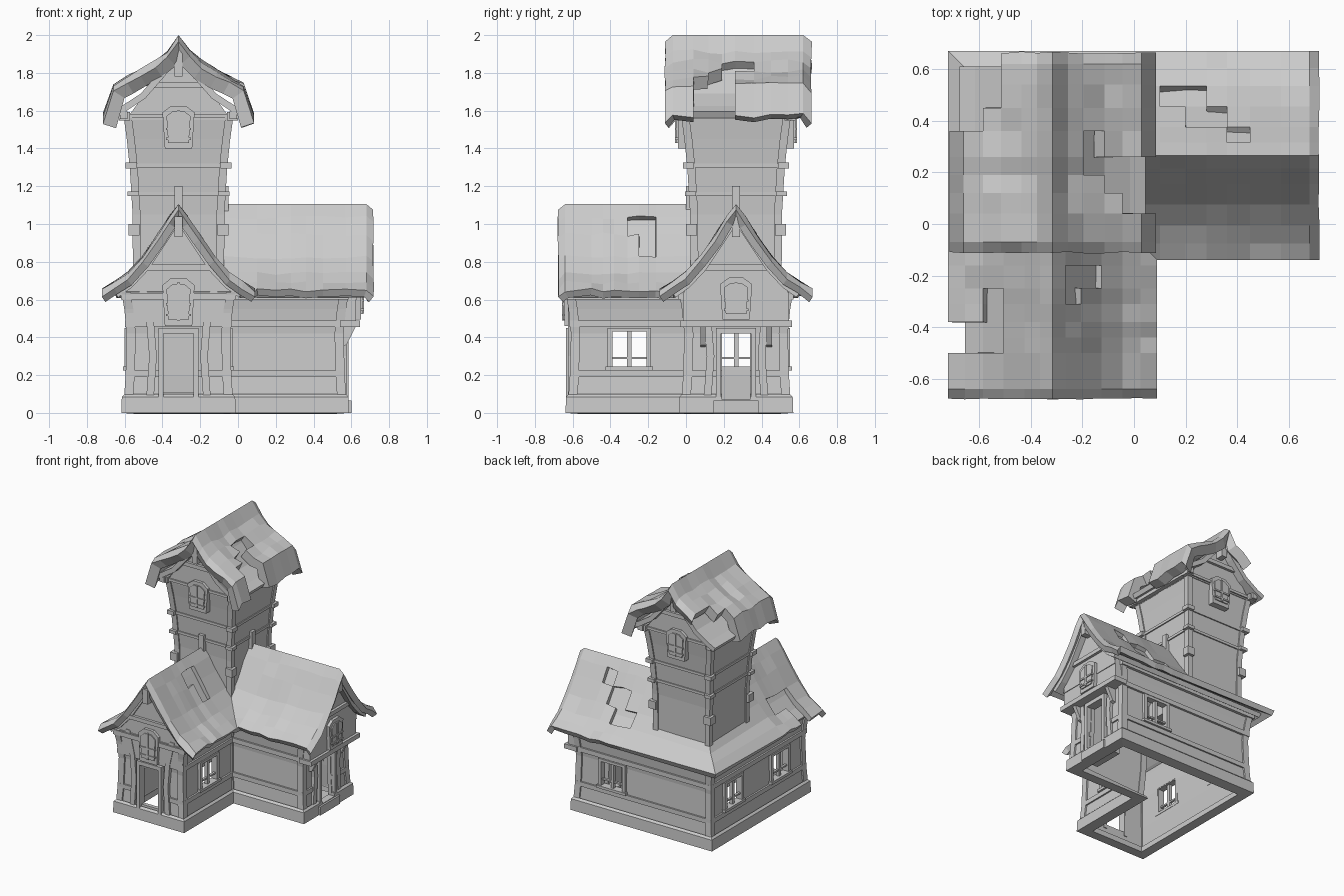
import bpy, bmesh, random
from math import radians
from mathutils import Matrix, Vector

if "Cube" in bpy.data.objects:
    bpy.data.objects.remove(bpy.data.objects["Cube"])

random.seed(4)
CX, CY = -0.315, 0.265          # centre of the tower, corner of the L plan
I = Matrix.Identity(4)


def finish(name, bm, recalc=True):
    if recalc:
        bmesh.ops.recalc_face_normals(bm, faces=bm.faces)
    me = bpy.data.meshes.new(name)
    bm.to_mesh(me)
    bm.free()
    ob = bpy.data.objects.new(name, me)
    bpy.context.collection.objects.link(ob)
    return ob


def boxes(name, items, M=I):
    """One object from boxes given as (x0, x1, y0, y1, z0, z1)."""
    bm = bmesh.new()
    for x0, x1, y0, y1, z0, z1 in items:
        T = Matrix.Translation(((x0 + x1) / 2, (y0 + y1) / 2, (z0 + z1) / 2))
        S = Matrix.Diagonal((x1 - x0, y1 - y0, z1 - z0, 1))
        bmesh.ops.create_cube(bm, size=1, matrix=M @ T @ S)
    return finish(name, bm)


def loft(name, rings, cap=True, thick=0, M=I):
    """Skin closed rings; capped solid or open shell with thickness."""
    bm = bmesh.new()
    vs = [[bm.verts.new(M @ Vector(p)) for p in r] for r in rings]
    n = len(rings[0])
    for a, b in zip(vs, vs[1:]):
        for i in range(n):
            j = (i + 1) % n
            bm.faces.new((a[i], a[j], b[j], b[i]))
    if cap:
        bm.faces.new(vs[0][::-1])
        bm.faces.new(vs[-1])
    ob = finish(name, bm, cap)
    if thick:
        m = ob.modifiers.new("Shell", 'SOLIDIFY')
        m.thickness, m.offset, m.use_even_offset = thick, -1, True
    return ob


def prism(name, pts, y0, y1, M=I):
    return loft(name, [[(x, y, z) for x, z in pts] for y in (y0, y1)], M=M)


def post(name, path, s, M=I):
    """Square timber following a list of points going up."""
    return loft(name, [[(x - s, y - s, z), (x + s, y - s, z), (x + s, y + s, z), (x - s, y + s, z)]
                       for x, y, z in path], M=M)


def face(x, y, deg):
    """Local frame on a wall: x across, -y outward."""
    return Matrix.Translation((x, y, 0)) @ Matrix.Rotation(radians(deg), 4, 'Z')


def cut(ob, cutter):
    m = ob.modifiers.new("Opening", 'BOOLEAN')
    m.operation, m.solver, m.object = 'DIFFERENCE', 'EXACT', cutter


def l_plan(w, L, z):
    return [(CX - w, CY - L, z), (CX + w, CY - L, z), (CX + w, CY - w, z),
            (CX + L, CY - w, z), (CX + L, CY + w, z), (CX - w, CY + w, z)]


# --- ground floor walls, plinth and horizontal beams
FLARE = [(0.02, 0.28), (0.2, 0.268), (0.42, 0.262), (0.55, 0.275), (0.64, 0.29)]
walls = loft("walls", [l_plan(w, w + 0.6, z) for z, w in FLARE], False, 0.03)
plinth = loft("plinth", [l_plan(w, w + 0.6, z) for z, w in ((0, 0.303), (0.085, 0.3), (0.1, 0.285))], False, 0.08)
rail = loft("lower_rail", [l_plan(0.28, 0.88, z) for z in (0.19, 0.225)], False, 0.03)
loft("upper_rail", [l_plan(0.282, 0.882, z) for z in (0.455, 0.49)], False, 0.03)
loft("wall_plate", [l_plan(0.305, 0.9, z) for z in (0.6, 0.635)], False, 0.05)

# --- corner posts following the flare of the walls
for i in range(6):
    path = []
    for z, w in FLARE:
        x, y, _ = l_plan(w - 0.012, w + 0.588, z)[i]
        path.append((x, y, z))
    post("corner_post", path, 0.024)

# --- doors and windows
FRONT, RIGHT = face(CX, CY - 0.87, 0), face(CX + 0.87, CY, 90)
door_front = boxes("door_cutter_front", [(-0.085, 0.085, -0.1, 0.1, 0.11, 0.42)], FRONT)
door_right = boxes("door_cutter_right", [(-0.075, 0.075, -0.1, 0.12, 0.07, 0.42)], RIGHT)
cutters = [door_front, door_right]
for part in (walls, rail):
    cut(part, door_front)
for part in (walls, rail, plinth):
    cut(part, door_right)
for M in (FRONT, RIGHT):
    boxes("door_frame", [(-0.105, -0.08, -0.03, 0.03, 0.08, 0.44), (0.08, 0.105, -0.03, 0.03, 0.08, 0.44),
                         (-0.105, 0.105, -0.03, 0.03, 0.42, 0.45)], M)
    for s in (-1, 1):
        post("curved_brace", [(s * 0.15, 0, 0.09), (s * 0.135, 0, 0.3), (s * 0.15, 0, 0.48), (s * 0.19, 0, 0.66)], 0.02, M)
boxes("door_step", [(-0.12, 0.12, -0.045, 0.1, 0, 0.065)], RIGHT)

for x, y, deg in ((CX + 0.265, -0.3, 90), (CX - 0.265, -0.3, -90),
                  (CX - 0.265, CY, -90), (0.25, CY + 0.265, 180)):
    M = face(x, y, deg)
    c = boxes("window_cutter", [(-0.095, 0.095, -0.1, 0.1, 0.24, 0.435)], M)
    cut(walls, c)
    cutters.append(c)
    boxes("window_frame", [(-0.115, -0.09, -0.02, 0.03, 0.23, 0.445), (0.09, 0.115, -0.02, 0.03, 0.23, 0.445),
                           (-0.115, 0.115, -0.02, 0.03, 0.43, 0.45), (-0.125, 0.125, -0.03, 0.03, 0.225, 0.245),
                           (-0.012, 0.012, -0.01, 0.015, 0.24, 0.44), (-0.09, 0.09, -0.006, 0.012, 0.285, 0.297)], M)
for c in cutters:
    c.hide_render = True
    c.hide_viewport = True
    c.display_type = 'WIRE'

# --- jettied upper floor over the right door
boxes("jetty", [(0.54, 0.625, CY - 0.28, CY + 0.28, 0.48, 0.64)])
boxes("jetty_beam", [(0.54, 0.645, CY - 0.295, CY + 0.295, 0.455, 0.49)])
for s in (-1, 1):
    prism("jetty_bracket", [(0.55, 0.35), (0.575, 0.36), (0.625, 0.46), (0.55, 0.46)],
          CY + s * 0.175 - 0.014, CY + s * 0.175 + 0.014)

# --- tower with flared top, corner posts, belts and corner blocks
TOWER = [(0.6, 0.232), (1.05, 0.234), (1.3, 0.249), (1.45, 0.265), (1.56, 0.28)]


def square(h, z):
    return [(CX - h, CY - h, z), (CX + h, CY - h, z), (CX + h, CY + h, z), (CX - h, CY + h, z)]


loft("tower", [square(h, z) for z, h in TOWER])
for sx in (-1, 1):
    for sy in (-1, 1):
        post("tower_post", [(CX + sx * (h - 0.012), CY + sy * (h - 0.012), z) for z, h in TOWER], 0.021)
        for z, h, t in ((0.97, 0.235, 0.03), (1.16, 0.241, 0.012), (1.31, 0.251, 0.015), (1.57, 0.285, 0.022)):
            post("corner_block", [(CX + sx * h, CY + sy * h, z - t), (CX + sx * h, CY + sy * h, z + t)], 0.029)
for z, h in ((1.16, 0.249), (1.31, 0.258), (1.57, 0.295)):
    loft("tower_belt", [square(h, z + d) for d in (-0.01, 0.01)])
boxes("eave_beams", [(CX + s * 0.29 - 0.02, CX + s * 0.29 + 0.02, CY - 0.33, CY + 0.33, 1.555, 1.595) for s in (-1, 1)])
for deg in (0, 90):
    boxes("ridge_post", [(-0.022, 0.022, -0.265, -0.2, 0.95, 1.2)], face(CX, CY, deg))

# --- gables, with a panelled window, king post and collar beam
LOW = [(0, 1.105), (0.05, 1.035), (0.11, 0.945), (0.19, 0.825), (0.27, 0.74), (0.34, 0.69), (0.405, 0.65)]
HIGH = [(0, 2.0), (0.06, 1.91), (0.12, 1.86), (0.2, 1.81), (0.27, 1.775), (0.345, 1.735), (0.4, 1.575)]
HIGH_DECK = [(0, 1.955), (0.05, 1.885), (0.1, 1.805), (0.2, 1.69), (0.3, 1.625), (0.36, 1.595)]
LOW_DECK = [(d, z - 0.05) for d, z in LOW[:-1]]


def gable(M, prof, y, depth, base, wz, beam, king):
    line = [(d, z - 0.03) for d, z in prof if d < 0.28]
    outline = [(-d, z) for d, z in line[::-1]] + line[1:]
    prism("gable_wall", [(-0.28, base)] + outline + [(0.28, base)], y, y + depth, M)
    h = wz[1] - wz[0]
    for name, s, o in (("gable_window_frame", 1, 0.022), ("gable_window", 0.75, 0.03)):
        zc = (wz[0] + wz[1]) / 2
        prism(name, [(a * 0.085 * s, zc + b * h * s) for a, b in
                     ((-0.85, -0.5), (0.85, -0.5), (1, 0.33), (0.45, 0.48), (-0.45, 0.48), (-1, 0.33))], y - o, y + 0.05, M)
    boxes("window_bars", [(-0.065, 0.065, y - 0.037, y, wz[0] + h * k, wz[0] + h * k + 0.012) for k in (0.2, 0.42)]
          + [(-0.007, 0.007, y - 0.037, y, wz[0] + 0.03, wz[1] - 0.03)], M)
    boxes("collar_beam", [(-beam[0], beam[0], y - 0.02, y + 0.02, beam[1], beam[1] + 0.03)], M)
    boxes("king_post", [(-0.022, 0.022, y - 0.06, y + 0.02, king[0], king[1])], M)


gable(face(CX, CY, 0), LOW_DECK, -0.885, 0.04, 0.48, (0.46, 0.72), (0.21, 0.755), (0.93, 1.04))
gable(face(CX, CY, 90), LOW_DECK, -0.945, 0.04, 0.6, (0.495, 0.72), (0.21, 0.755), (0.93, 1.04))
for deg in (0, 180):
    gable(face(CX, CY, deg), HIGH_DECK, -0.285, 0.25, 1.55, (1.4, 1.63), (0.13, 1.72), (1.78, 1.93))


# --- roofs: a profile swept along the ridge, with broken patches left out
def roof(name, stations, prof, thick, holes=(), jit=0.0, droop=0.0):
    full = [(-d, z) for d, z in prof[:0:-1]] + prof
    bm = bmesh.new()
    rows = []
    for i, (x, y, dx, dy) in enumerate(stations):
        end = i in (0, len(stations) - 1)
        row = []
        for d, z in full:
            j = random.uniform(-jit, jit)
            k = 0 if d == 0 else j
            e = j * 0.6 if end else 0
            row.append(bm.verts.new((x + dx * d - abs(dy) * abs(e), y + dy * d + abs(dx) * abs(e),
                                     z + k - (droop if end else 0))))
        rows.append(row)
    for a, b in zip(rows, rows[1:]):
        for j in range(len(full) - 1):
            q = (a[j], a[j + 1], b[j + 1], b[j])
            c = sum((v.co for v in q), Vector()) / 4
            if not any(x0 < c.x < x1 and y0 < c.y < y1 for x0, x1, y0, y1 in holes):
                bm.faces.new(q)
    loose = [v for v in bm.verts if not v.link_faces]
    bmesh.ops.delete(bm, geom=loose, context='VERTS')
    ob = finish(name, bm, False)
    m = ob.modifiers.new("Thickness", 'SOLIDIFY')
    m.thickness, m.offset = thick, -1


def l_path(y0, x1, ys, xs):
    return ([(CX, y, 1, 0) for y in [y0] + ys] + [(CX, CY, 1, -1)] + [(x, CY, 0, -1) for x in xs + [x1]])


low_path = l_path(-0.68, 0.72, [-0.64, -0.5, -0.44, -0.38, -0.31, -0.25, -0.16],
                  [0.1, 0.2, 0.28, 0.36, 0.45, 0.57, 0.68])
roof("lower_roof_deck", l_path(-0.635, 0.675, [-0.16], [0.1]), LOW_DECK, 0.035)
roof("lower_thatch", low_path, LOW, 0.042,
     [(-0.73, -0.58, -0.5, -0.38), (-0.58, -0.5, -0.5, -0.25),        # left slope
      (-0.265, -0.2, -0.31, -0.16), (-0.2, -0.12, -0.25, -0.16),      # right slope
      (0.1, 0.28, 0.45, 0.54), (0.2, 0.36, 0.37, 0.45), (0.36, 0.45, 0.31, 0.37)],  # back slope
     0.01, 0.03)
high_path = [(CX, y, 1, 0) for y in (-0.115, -0.07, 0.04, 0.12, 0.19, 0.26, 0.36, 0.45, 0.54, 0.62, 0.66)]
roof("tower_roof_deck", [(CX, y, 1, 0) for y in (-0.07, 0.61)], HIGH_DECK, 0.035)
roof("tower_thatch", high_path, HIGH, 0.075,
     [(-0.73, -0.58, 0.36, 0.7), (-0.58, -0.5, 0.45, 0.7),            # lost back left corner
      (-0.05, 0.1, 0.04, 0.26), (-0.12, -0.05, 0.12, 0.26), (-0.2, -0.12, 0.19, 0.36)],
     0.014, 0.035)
